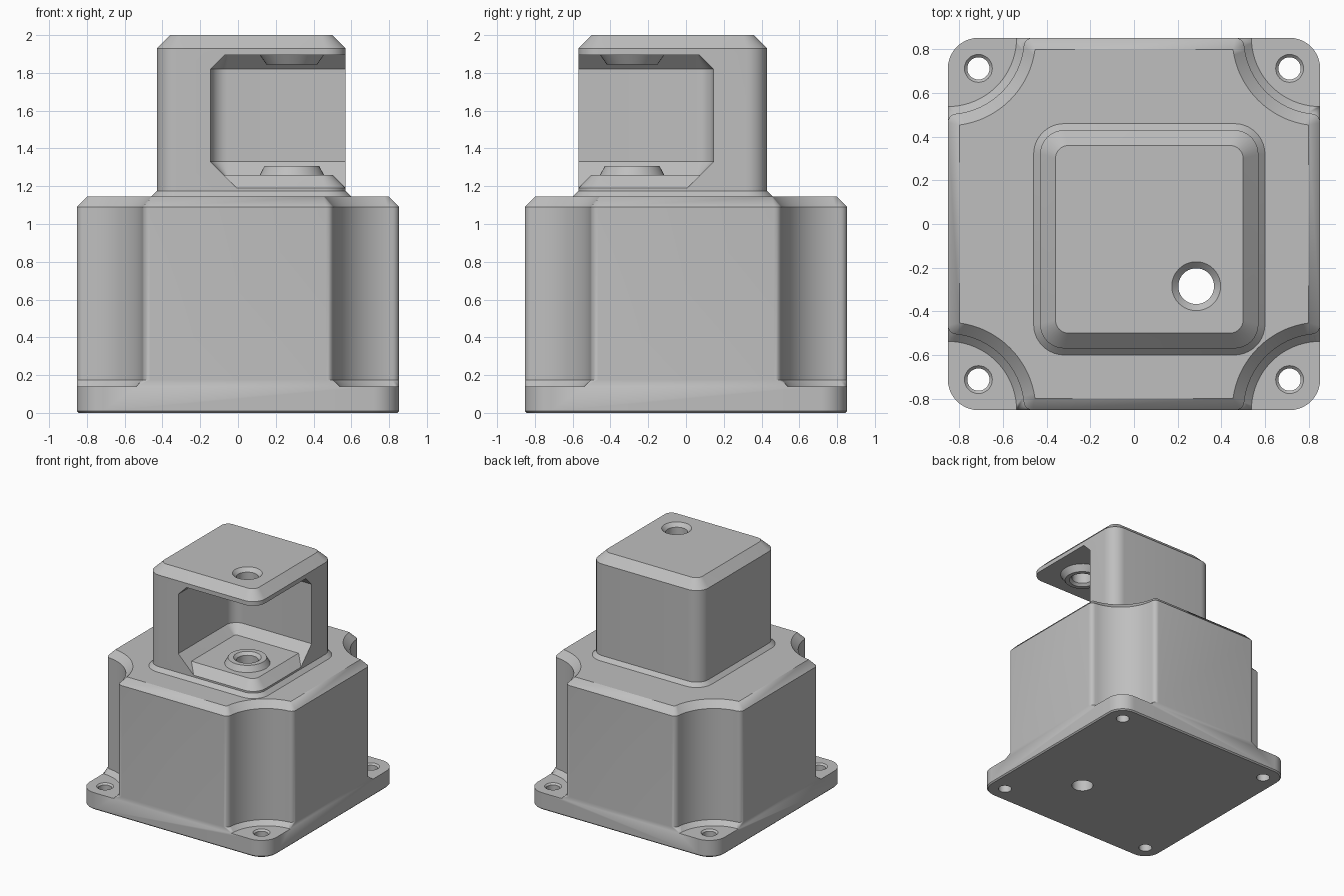
import bpy, bmesh, math

if "Cube" in bpy.data.objects:
    bpy.data.objects.remove(bpy.data.objects["Cube"])

W = 0.853                       # half width of the base
TX0, TX1, TY0, TY1 = -0.43, 0.57, -0.57, 0.43   # tower footprint
BORE = (0.285, -0.285)          # axis of the long bore


def loft(name, rings):
    """Closed solid through rings given as (z, outline points)."""
    bm = bmesh.new()
    loops = [[bm.verts.new((x, y, z)) for x, y in pts] for z, pts in rings]
    n = len(loops[0])
    for a, b in zip(loops, loops[1:]):
        for i in range(n):
            j = (i + 1) % n
            bm.faces.new((a[i], a[j], b[j], b[i]))
    bm.faces.new(loops[0][::-1])
    bm.faces.new(loops[-1])
    bmesh.ops.remove_doubles(bm, verts=bm.verts, dist=1e-5)
    bmesh.ops.recalc_face_normals(bm, faces=bm.faces)
    me = bpy.data.meshes.new(name)
    bm.to_mesh(me)
    bm.free()
    ob = bpy.data.objects.new(name, me)
    bpy.context.collection.objects.link(ob)
    return ob


def rounded_rect(x0, x1, y0, y1, r, d=0.0, n=10):
    """Rounded rectangle outline, inset by d."""
    x0, x1, y0, y1 = x0 + d, x1 - d, y0 + d, y1 - d
    r = max(r - d, 0.0)
    pts = []
    for k, (cx, cy) in enumerate(((x1 - r, y1 - r), (x0 + r, y1 - r),
                                  (x0 + r, y0 + r), (x1 - r, y0 + r))):
        for i in range(n + 1):
            a = math.pi / 2 * (k + i / n)
            pts.append((cx + r * math.cos(a), cy + r * math.sin(a)))
    return pts


def scooped_square(R, r, d=0.0, n=20, m=5):
    """Square with a concave arc at each corner and softened arc ends."""
    v = d + r
    u = math.sqrt((R + d + r) ** 2 - v ** 2)
    t = math.atan2(v, u)
    soft = []
    for i in range(m + 1):
        a = 1.5 * math.pi + (t - math.pi / 2) * i / m
        soft.append((u + r * math.cos(a), v + r * math.sin(a)))
    arc = []
    for i in range(1, n):
        a = t + (math.pi / 2 - 2 * t) * i / n
        arc.append(((R + d) * math.cos(a), (R + d) * math.sin(a)))
    corner = soft + arc + [(q, p) for p, q in reversed(soft)]
    pts = []
    for k in range(4):
        c, s = ((1, 0), (0, 1), (-1, 0), (0, -1))[k]
        for p, q in reversed(corner):
            x, y = W - p, W - q
            pts.append((x * c - y * s, x * s + y * c))
    return pts


def turned(name, centre, profile, n=40):
    """Round solid about a vertical axis from (radius, z) pairs."""
    cx, cy = centre
    return loft(name, [(z, [(cx + r * math.cos(2 * math.pi * i / n),
                             cy + r * math.sin(2 * math.pi * i / n))
                            for i in range(n)]) for r, z in profile])


def combine(target, tool, operation):
    mod = target.modifiers.new("bool", 'BOOLEAN')
    mod.operation = operation
    mod.solver = 'EXACT'
    mod.object = tool
    bpy.context.view_layer.objects.active = target
    bpy.ops.object.modifier_apply(modifier=mod.name)
    bpy.data.objects.remove(tool, do_unlink=True)


def tower_ring(d, r=0.11):
    return rounded_rect(TX0, TX1, TY0, TY1, r, d)


# Mounting flange with rounded corners
housing = loft("housing", [(z, rounded_rect(-W, W, -W, W, 0.14, d))
                           for z, d in ((0, 0.01), (0.01, 0), (0.14, 0))])

# Main body with scooped corners and chamfered top
body = loft("body", [(0.14, scooped_square(0.315, 0.0)),
                     (0.175, scooped_square(0.35, 0.04)),
                     (1.09, scooped_square(0.35, 0.04)),
                     (1.145, scooped_square(0.35, 0.0, 0.053))])

# Tower with flared foot and chamfered top
tower = loft("tower", [(1.08, tower_ring(-0.03)), (1.145, tower_ring(-0.03)),
                       (1.175, tower_ring(0)), (1.93, tower_ring(0)),
                       (2.0, tower_ring(0.07, 0.13))])

# Corner window opening to the front and right
window = loft("window_cutter",
              [(z, rounded_rect(-0.145, 1.2, -1.2, 0.145, 0.09, d))
               for z, d in ((1.187, 0.143), (1.26, 0.07), (1.33, 0),
                            (1.82, 0), (1.895, 0.075))])
combine(tower, window, 'DIFFERENCE')

# Raised window floor with chamfered rim
floor = loft("window_floor", [(1.18, tower_ring(0)), (1.19, tower_ring(0)),
                              (1.26, tower_ring(0.07, 0.13))])
combine(tower, floor, 'UNION')

# Bosses on the window floor and ceiling
combine(tower, turned("lower_boss", BORE,
                      ((0.17, 1.22), (0.17, 1.26), (0.145, 1.307))), 'UNION')
combine(tower, turned("upper_boss", BORE,
                      ((0.135, 1.845), (0.17, 1.895), (0.17, 1.93))), 'UNION')

combine(housing, body, 'UNION')
combine(housing, tower, 'UNION')

# Long bore, chamfered at the top face and at both bosses
r = 0.082
combine(housing, turned("bore_cutter", BORE, (
    (r, -0.1), (r, 1.285), (0.107, 1.31), (0.107, 1.84), (r, 1.865),
    (r, 1.97), (0.112, 2.0), (0.112, 2.1))), 'DIFFERENCE')

# Countersunk mounting holes
for sx in (-1, 1):
    for sy in (-1, 1):
        combine(housing, turned("mount_hole_cutter", (sx * 0.713, sy * 0.713), (
            (0.051, -0.1), (0.051, 0.127), (0.064, 0.14), (0.064, 0.2)), 32),
            'DIFFERENCE')

# Single plain grey finish
grey = bpy.data.materials.new("plain_grey")
grey.diffuse_color = (0.52, 0.52, 0.52, 1)
grey.use_nodes = True
grey.node_tree.nodes["Principled BSDF"].inputs["Base Color"].default_value = grey.diffuse_color
housing.data.materials.clear()
housing.data.materials.append(grey)
for p in housing.data.polygons:
    p.material_index = 0

bpy.ops.object.select_all(action='DESELECT')
housing.select_set(True)
bpy.context.view_layer.objects.active = housing
bpy.ops.object.shade_smooth_by_angle(angle=math.radians(30))
